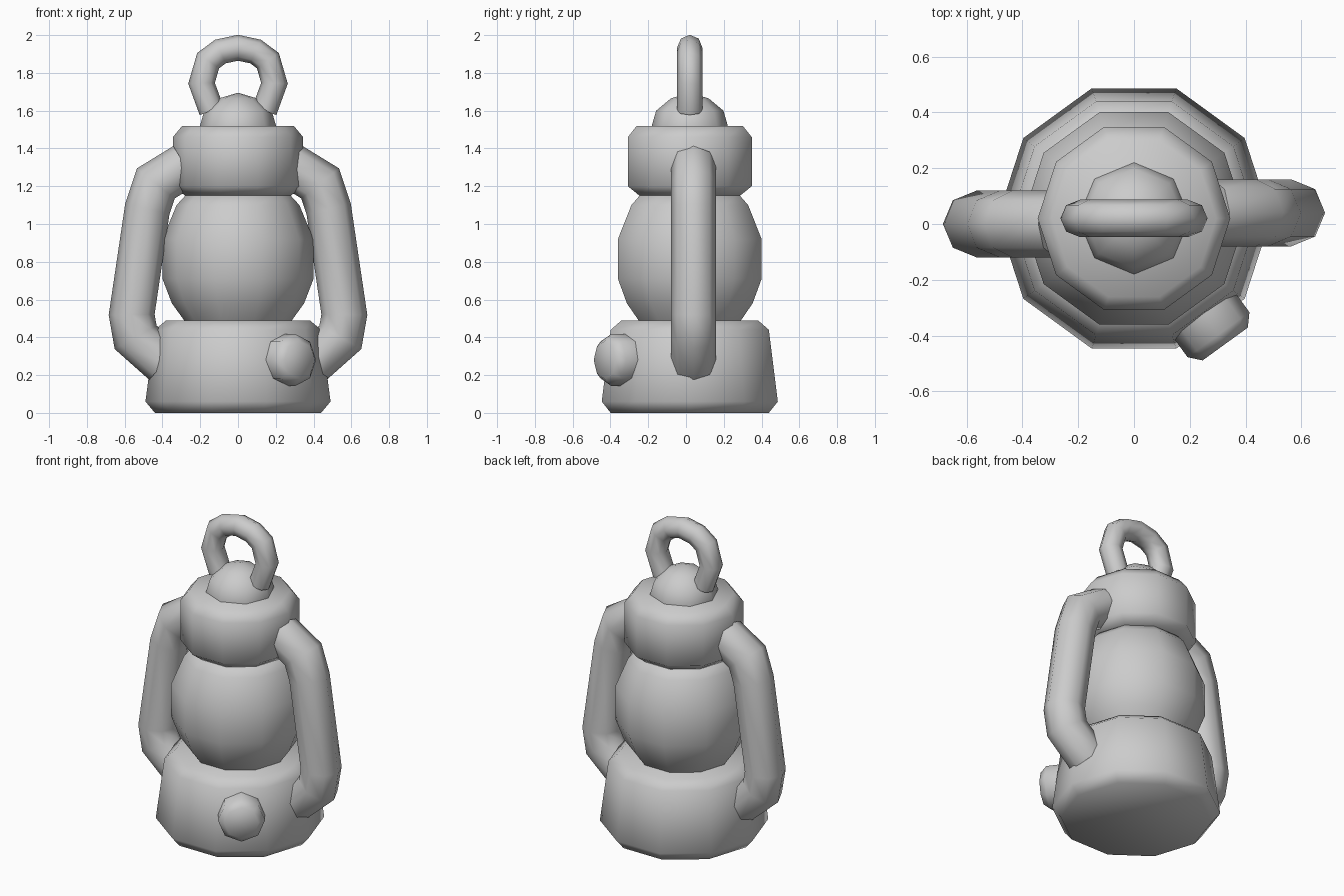
import bpy, bmesh, math
from mathutils import Vector, Matrix

old = bpy.data.objects.get("Cube")
if old:
    bpy.data.objects.remove(old, do_unlink=True)

CENTRE_Y = 0.02

grey = bpy.data.materials.new("plain grey")
grey.use_nodes = True
grey.diffuse_color = (0.6, 0.6, 0.6, 1)
grey.node_tree.nodes["Principled BSDF"].inputs["Base Color"].default_value = (0.6, 0.6, 0.6, 1)


def skin(name, rings, matrix=Matrix()):
    """Bridge equal-sized rings of points and close both ends."""
    bm = bmesh.new()
    loops = [[bm.verts.new(p) for p in ring] for ring in rings]
    n = len(loops[0])
    for a, b in zip(loops, loops[1:]):
        for i in range(n):
            j = (i + 1) % n
            bm.faces.new((a[i], a[j], b[j], b[i]))
    bm.faces.new(loops[0])
    bm.faces.new(loops[-1])
    bmesh.ops.remove_doubles(bm, verts=bm.verts, dist=0.0005)
    bmesh.ops.recalc_face_normals(bm, faces=bm.faces)
    mesh = bpy.data.meshes.new(name)
    bm.to_mesh(mesh)
    bm.free()
    mesh.materials.append(grey)
    obj = bpy.data.objects.new(name, mesh)
    obj.matrix_world = matrix
    bpy.context.collection.objects.link(obj)
    bpy.ops.object.select_all(action='DESELECT')
    obj.select_set(True)
    bpy.context.view_layer.objects.active = obj
    bpy.ops.object.shade_smooth_by_angle(angle=math.radians(60))
    return obj


def lathe(name, profile, sides, matrix=Matrix.Translation((0, CENTRE_Y, 0))):
    """Turn a (radius, height) profile around the local z axis."""
    turns = [math.tau * i / sides for i in range(sides)]
    return skin(name, [[(r * math.cos(t), r * math.sin(t), z) for t in turns]
                       for r, z in profile], matrix)


def tube(name, path, radius, y, sides=8):
    """Sweep a mitred round section along an (x, z) path at depth y."""
    pts = [Vector((x, y, z)) for x, z in path]
    side = Vector((0, 1, 0))
    rings = []
    for i, p in enumerate(pts):
        before = (p - pts[max(i - 1, 0)]).normalized()
        after = (pts[min(i + 1, len(pts) - 1)] - p).normalized()
        along = (before + after).normalized()
        mitre = max(along.dot(after), along.dot(before))
        across = along.cross(side) * radius / mitre
        turns = [math.tau * k / sides for k in range(sides)]
        rings.append([p + across * math.cos(t) + side * radius * math.sin(t)
                      for t in turns])
    return skin(name, rings)


# Turned body
lathe("base", [(0.44, 0), (0.49, 0.06), (0.44, 0.44), (0.38, 0.49)], 10)
lathe("globe", [(0.24, 0.43), (0.285, 0.49), (0.35, 0.58), (0.4, 0.71), (0.4, 0.92),
                (0.325, 1.1), (0.27, 1.16)], 10)
lathe("cap", [(0.28, 1.15), (0.345, 1.2), (0.345, 1.46), (0.295, 1.52)], 10)
lathe("dome", [(0.2, 1.5), (0.2, 1.525), (0.178, 1.6), (0.1, 1.665), (0, 1.695)], 8)

# Side bars, each a little off centre
bar = [(0.28, 1.31), (0.435, 1.215), (0.48, 1.08), (0.563, 0.52), (0.542, 0.4), (0.39, 0.265)]
for label, s in (("left", 1), ("right", -1)):
    tube(label + "_bar", [(s * x, z) for x, z in bar], 0.12, CENTRE_Y + s * 0.02)

# Carrying ring on top
half = [(0.14, 1.6), (0.193, 1.745), (0.158, 1.865), (0.093, 1.913)]
tube("carrying_ring", half + [(0, 1.933)] + [(-x, z) for x, z in reversed(half)],
     0.067, CENTRE_Y)

# Knob on the front left facet
aim = Vector((math.cos(math.radians(-54)), math.sin(math.radians(-54)), 0))
knob_place = Matrix.Translation((0, CENTRE_Y, 0.28)) @ aim.to_track_quat('Z', 'Y').to_matrix().to_4x4()
lathe("knob", [(0.137, 0.4), (0.137, 0.515), (0.1, 0.556)], 8, knob_place)
